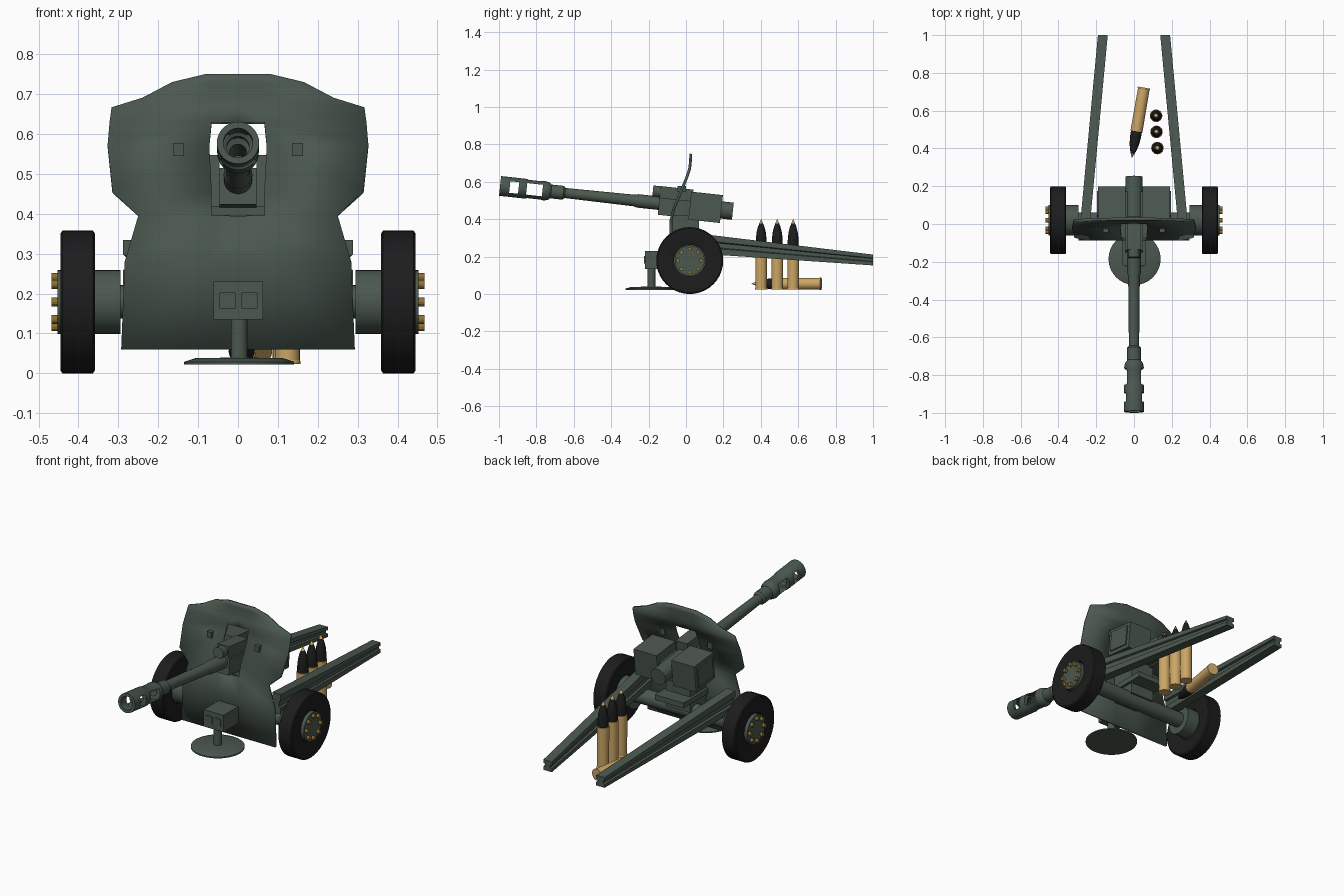
import bpy, bmesh, math
from mathutils import Matrix, Vector

if "Cube" in bpy.data.objects:
    bpy.data.objects.remove(bpy.data.objects["Cube"])

def material(name, rgb):
    m = bpy.data.materials.new(name)
    m.diffuse_color = (*rgb, 1)
    m.use_nodes = True
    m.node_tree.nodes["Principled BSDF"].inputs["Base Color"].default_value = m.diffuse_color
    return m

GREEN = material("green_paint", (0.07, 0.098, 0.078))
BLACK = material("black_rubber", (0.012, 0.012, 0.013))
BRASS = material("brass", (0.60, 0.38, 0.13))
BOLT = material("bolt_brass", (0.27, 0.16, 0.03))
T, R = Matrix.Translation, Matrix.Rotation

def finish(name, bm, mat, mtx=Matrix()):
    bmesh.ops.transform(bm, matrix=mtx, verts=bm.verts)
    bmesh.ops.recalc_face_normals(bm, faces=bm.faces)
    me = bpy.data.meshes.new(name)
    bm.to_mesh(me)
    bm.free()
    me.materials.append(mat)
    ob = bpy.data.objects.new(name, me)
    bpy.context.collection.objects.link(ob)
    return ob

def box(name, x, y, z, mat=GREEN, mtx=Matrix()):
    bm = bmesh.new()
    bmesh.ops.create_cube(bm, size=1)
    for v in bm.verts:
        v.co = [(a + b) / 2 + c * (b - a) for (a, b), c in zip((x, y, z), v.co)]
    return finish(name, bm, mat, mtx)

def lathe(name, prof, mtx, mat=GREEN, segs=32, closed=False):
    """Spin (radius, height) points about local z."""
    bm = bmesh.new()
    rings = [[bm.verts.new((r * math.cos(2 * math.pi * i / segs), r * math.sin(2 * math.pi * i / segs), h))
              for i in range(segs)] for r, h in prof]
    for a, b in zip(rings, rings[1:] + (rings[:1] if closed else [])) if closed else zip(rings, rings[1:]):
        for i in range(segs):
            j = (i + 1) % segs
            bm.faces.new((a[i], a[j], b[j], b[i]))
    bmesh.ops.remove_doubles(bm, verts=bm.verts, dist=1e-5)
    return finish(name, bm, mat, mtx)

def cylinder(name, r, h0, h1, mtx, mat=GREEN, segs=32):
    return lathe(name, [(0, h0), (r, h0), (r, h1), (0, h1)], mtx, mat, segs)

# gun frame: tilted upward to the front; gun_z has local z along the bore
gun = T((0, 0, 0.47)) @ R(math.radians(-6.2), 4, 'X')
gun_z = gun @ R(math.radians(90), 4, 'X')

# barrel with breech, collar and bore
lathe("barrel", [(0, -0.252), (0.046, -0.252), (0.046, 0.10), (0.036, 0.10), (0.036, 0.26), (0.031, 0.28),
                 (0.027, 0.65), (0.037, 0.66), (0.037, 0.725), (0.022, 0.725), (0.022, 0.5), (0, 0.5)], gun_z)

# muzzle brake with side windows
brake = lathe("muzzle_brake", [(0.030, 0.72), (0.045, 0.735), (0.050, 0.75), (0.052, 0.765), (0.049, 0.78),
                               (0.049, 0.85), (0.053, 0.86), (0.053, 1.0), (0.037, 1.0), (0.037, 0.90),
                               (0.028, 0.895), (0.028, 0.86), (0.037, 0.855), (0.037, 0.77),
                               (0.022, 0.765), (0.022, 0.72)], gun_z, closed=True)
for i, (a, b) in enumerate(((-0.948, -0.90), (-0.857, -0.772))):
    cut = box(f"window_cutter_{i}", (-0.1, 0.1), (a, b), (-0.031, 0.031), GREEN, gun)
    cut.hide_render = True
    cut.hide_viewport = True
    mod = brake.modifiers.new("window", 'BOOLEAN')
    mod.operation, mod.object, mod.solver = 'DIFFERENCE', cut, 'EXACT'

# cradle, recoil cylinder and side boxes
box("cradle", (-0.047, 0.047), (-0.145, 0.17), (-0.062, 0.03), GREEN, gun)
box("cradle_top", (-0.036, 0.036), (-0.145, 0.03), (0.03, 0.092), GREEN, gun)
cylinder("recoil_cylinder", 0.031, 0.10, 0.185, gun_z @ T((0, 0.06, 0)), segs=24)
for s, n in ((1, "right"), (-1, "left")):
    span = lambda a, b: tuple(sorted((s * a, s * b)))
    box(f"side_box_{n}", span(0.046, 0.19), (0.02, 0.19), (-0.07, 0.08), GREEN, gun)
    box(f"side_box_panel_{n}", span(0.18, 0.197), (0.04, 0.17), (-0.05, 0.062), GREEN, gun)
    box(f"shield_sight_{n}", span(0.135, 0.163), (-0.045, 0.0), (0.545, 0.578))

# shield: rows of (z, y, half width), mirrored, with a gun opening
rows = [(0.75, 0.026, 0.082), (0.73, 0.025, 0.165), (0.69, 0.022, 0.24), (0.665, 0.018, 0.317),
        (0.628, 0.006, 0.322), (0.57, -0.018, 0.327), (0.455, -0.066, 0.315), (0.395, -0.080, 0.25),
        (0.28, -0.080, 0.284), (0.06, -0.080, 0.293)]
bm = bmesh.new()
grid = [[bm.verts.new((x, y, z)) for x in (0, 0.066 if z != 0.57 else 0.072, w)] for z, y, w in rows]
for i, (a, b) in enumerate(zip(grid, grid[1:])):
    for j in (0, 1):
        if j or i not in (4, 5, 6):
            bm.faces.new((a[j], a[j + 1], b[j + 1], b[j]))
shield = finish("shield", bm, GREEN)
shield.modifiers.new("mirror", 'MIRROR')
solid = shield.modifiers.new("thickness", 'SOLIDIFY')
solid.thickness, solid.offset = 0.015, 0

# front jack: box with two panels, post and round foot
box("jack_box", (-0.061, 0.063), (-0.22, -0.08), (0.135, 0.23))
for x in (-0.026, 0.029):
    box("jack_panel", (x - 0.02, x + 0.02), (-0.224, -0.21), (0.163, 0.203))
jack = T((0.003, -0.185, 0))
cylinder("jack_post", 0.021, 0.03, 0.14, jack, segs=20)
lathe("jack_foot", [(0, 0.022), (0.138, 0.022), (0.138, 0.029), (0.11, 0.038), (0, 0.040)], jack)

# axle and carriage body
side = T((0, 0.02, 0.179)) @ R(math.radians(90), 4, 'Y')
cylinder("axle", 0.042, -0.31, 0.31, side)
box("carriage_pedestal", (-0.075, 0.075), (-0.075, 0.07), (0.19, 0.42))
box("carriage_plate", (-0.09, 0.09), (-0.07, 0.15), (0.25, 0.28))

# I-shaped trail cross section in (x, z) fractions
section = [(-1, -1), (1, -1), (1, -.35), (.6, -.25), (.6, .25), (1, .35),
           (1, 1), (-1, 1), (-1, .35), (-.6, .25), (-.6, -.25), (-1, -.35)]

for s, n in ((1, "right"), (-1, "left")):
    # wheel
    wheel = T((s * 0.402, 0.02, 0.179)) @ R(math.radians(90 * s), 4, 'Y')
    lathe(f"tyre_{n}", [(0.084, -0.034), (0.115, -0.043), (0.172, -0.043), (0.179, -0.038), (0.179, 0.038),
                        (0.172, 0.043), (0.115, 0.043), (0.084, 0.034)], wheel, BLACK, 40, True)
    lathe(f"hub_{n}", [(0, -0.107), (0.08, -0.107), (0.08, -0.02), (0.086, -0.02), (0.086, 0.0),
                       (0.08, 0.0), (0.08, 0.051), (0, 0.051)], wheel)
    for k in range(8):
        a = k * math.pi / 4
        cylinder(f"wheel_bolt_{n}", 0.011, 0.04, 0.066,
                 wheel @ T((0.062 * math.cos(a), 0.062 * math.sin(a), 0)), BOLT, 12)
    # trail leg
    bm = bmesh.new()
    ends = [[bm.verts.new((s * cx + u * 0.026, y, cz + v * h)) for u, v in section]
            for cx, y, cz, h in ((0.262, -0.03, 0.279, 0.056), (0.165, 1.0, 0.182, 0.029))]
    for e in ends:
        bm.faces.new(e)
    for i in range(12):
        j = (i + 1) % 12
        bm.faces.new((ends[0][i], ends[0][j], ends[1][j], ends[1][i]))
    finish(f"trail_{n}", bm, GREEN)

# shells: three standing, one lying
def shell(mtx):
    lathe("shell_case", [(0, 0), (0.033, 0), (0.033, 0.006), (0.031, 0.010), (0.032, 0.235), (0, 0.235)],
          mtx, BRASS, 24)
    lathe("shell_head", [(0, 0.235), (0.029, 0.235), (0.029, 0.265), (0.025, 0.305), (0.017, 0.337),
                         (0.010, 0.355), (0, 0.355)], mtx, BLACK, 24)
    lathe("shell_fuse", [(0.010, 0.355), (0.0, 0.378)], mtx, BRASS, 24)

for x, y in ((0.117, 0.573), (0.119, 0.488), (0.124, 0.402)):
    shell(T((x, y, 0.023)))
aim = Vector((-0.063, -0.365, 0)).to_track_quat('Z', 'Y').to_matrix().to_4x4()
shell(T((0.053, 0.722, 0.055)) @ aim)

# smooth round parts, keep edges sharp
for ob in bpy.context.scene.objects:
    ob.select_set(not ob.hide_render)
bpy.context.view_layer.objects.active = brake
bpy.ops.object.shade_smooth_by_angle(angle=math.radians(25))
